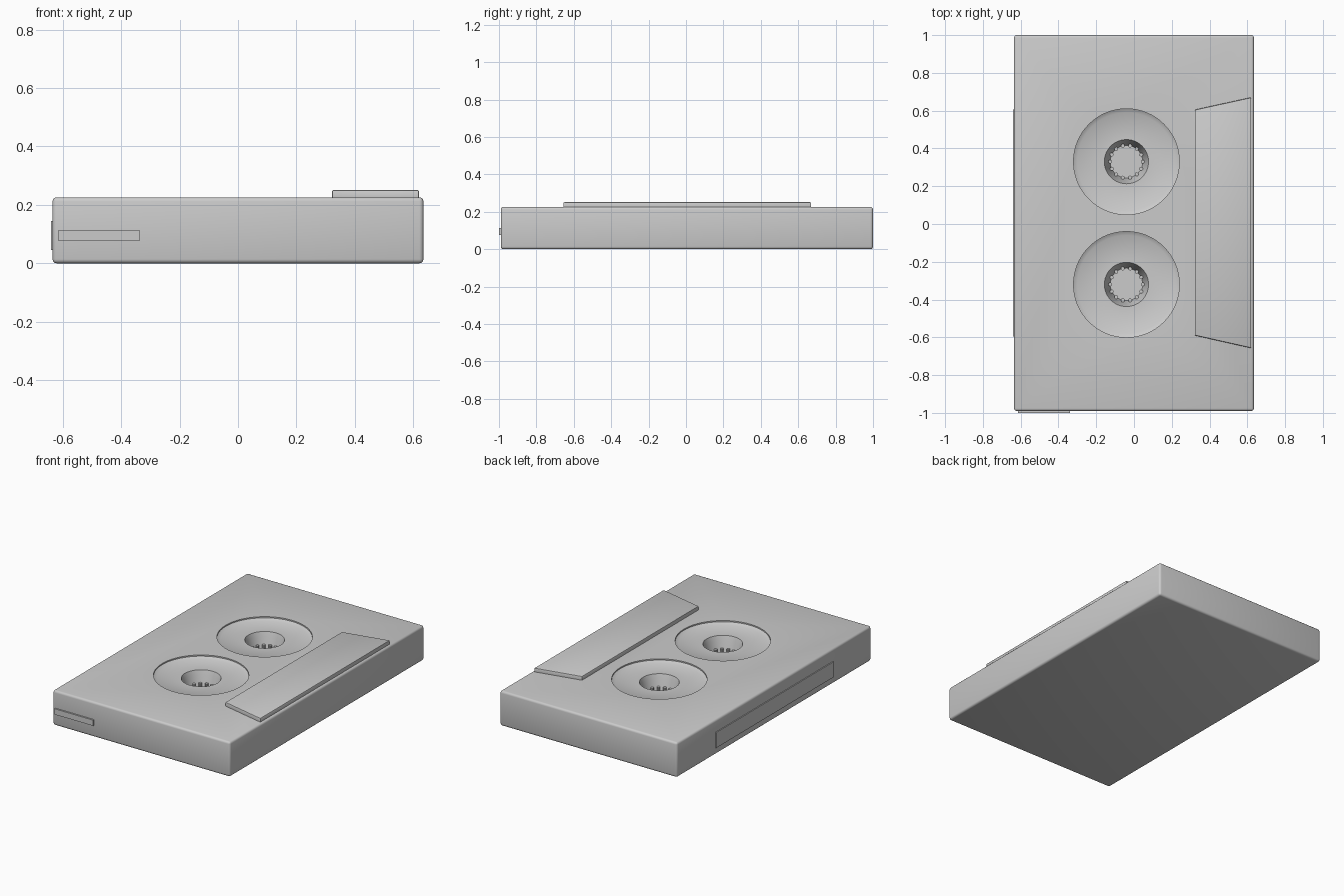
import bpy, bmesh, math

if "Cube" in bpy.data.objects:
    bpy.data.objects.remove(bpy.data.objects["Cube"])

HUBS = [(-0.04, 0.33), (-0.04, -0.32)]


def make(name, bm):
    bmesh.ops.recalc_face_normals(bm, faces=bm.faces[:])
    me = bpy.data.meshes.new(name)
    bm.to_mesh(me)
    bm.free()
    ob = bpy.data.objects.new(name, me)
    bpy.context.collection.objects.link(ob)
    return ob


def prism(name, outline, z0, z1):
    bm = bmesh.new()
    low = [bm.verts.new((x, y, z0)) for x, y in outline]
    high = [bm.verts.new((x, y, z1)) for x, y in outline]
    bm.faces.new(low[::-1])
    bm.faces.new(high)
    n = len(outline)
    for i in range(n):
        j = (i + 1) % n
        bm.faces.new((low[i], low[j], high[j], high[i]))
    return make(name, bm)


def box(name, x0, x1, y0, y1, z0, z1):
    return prism(name, [(x0, y0), (x1, y0), (x1, y1), (x0, y1)], z0, z1)


def lathe(name, profile, center, n=64):
    bm = bmesh.new()
    rings = []
    for r, z in profile:
        rings.append([bm.verts.new((center[0] + r * math.cos(2 * math.pi * i / n),
                                    center[1] + r * math.sin(2 * math.pi * i / n), z))
                      for i in range(n)])
    for a, b in zip(rings, rings[1:]):
        for i in range(n):
            j = (i + 1) % n
            bm.faces.new((a[i], a[j], b[j], b[i]))
    bm.faces.new(rings[0])
    bm.faces.new(rings[-1])
    return make(name, bm)


def bevel(ob, width, segments):
    m = ob.modifiers.new("bevel", 'BEVEL')
    m.width, m.segments = width, segments


def finish(ob):
    bpy.ops.object.select_all(action='DESELECT')
    bpy.context.view_layer.objects.active = ob
    ob.select_set(True)
    for m in list(ob.modifiers):
        bpy.ops.object.modifier_apply(modifier=m.name)
    bpy.ops.object.shade_smooth_by_angle(angle=math.radians(35))


# Main slab with rounded edges
body = box("body", -0.635, 0.635, -0.99, 1.0, 0, 0.226)
bevel(body, 0.014, 3)

# Reel recesses: shallow dish with a deep tapered hub hole
cut_profile = [(0.28, 0.3), (0.28, 0.218), (0.26, 0.206), (0.117, 0.206),
               (0.108, 0.18), (0.098, 0.14), (0.086, 0.10)]
cutters = []
for c in HUBS:
    cutter = lathe("reel_cutter", cut_profile, c)
    cutter.hide_render = True
    cutters.append(cutter)
    m = body.modifiers.new("reel", 'BOOLEAN')
    m.operation, m.solver, m.object = 'DIFFERENCE', 'EXACT', cutter
finish(body)
for cutter in cutters:
    bpy.data.objects.remove(cutter)

# Drive teeth around each hub
for c in HUBS:
    bm = bmesh.new()
    for i in range(14):
        a = 2 * math.pi * i / 14
        res = bmesh.ops.create_cone(bm, cap_ends=True, segments=10, radius1=0.01,
                                    radius2=0.01, depth=0.04)
        bmesh.ops.translate(bm, verts=res["verts"],
                            vec=(c[0] + 0.086 * math.cos(a), c[1] + 0.086 * math.sin(a), 0.115))
    finish(make("hub_teeth", bm))

# Raised tapered plate on the top
plate = prism("head_plate", [(0.322, -0.59), (0.62, -0.657), (0.62, 0.67), (0.322, 0.605)],
              0.21, 0.251)
bevel(plate, 0.006, 2)
finish(plate)

# Thin panels on the front and left sides
box("front_tab", -0.615, -0.338, -1.0, -0.97, 0.077, 0.114)
box("side_panel", -0.641, -0.61, -0.595, 0.605, 0.045, 0.145)
